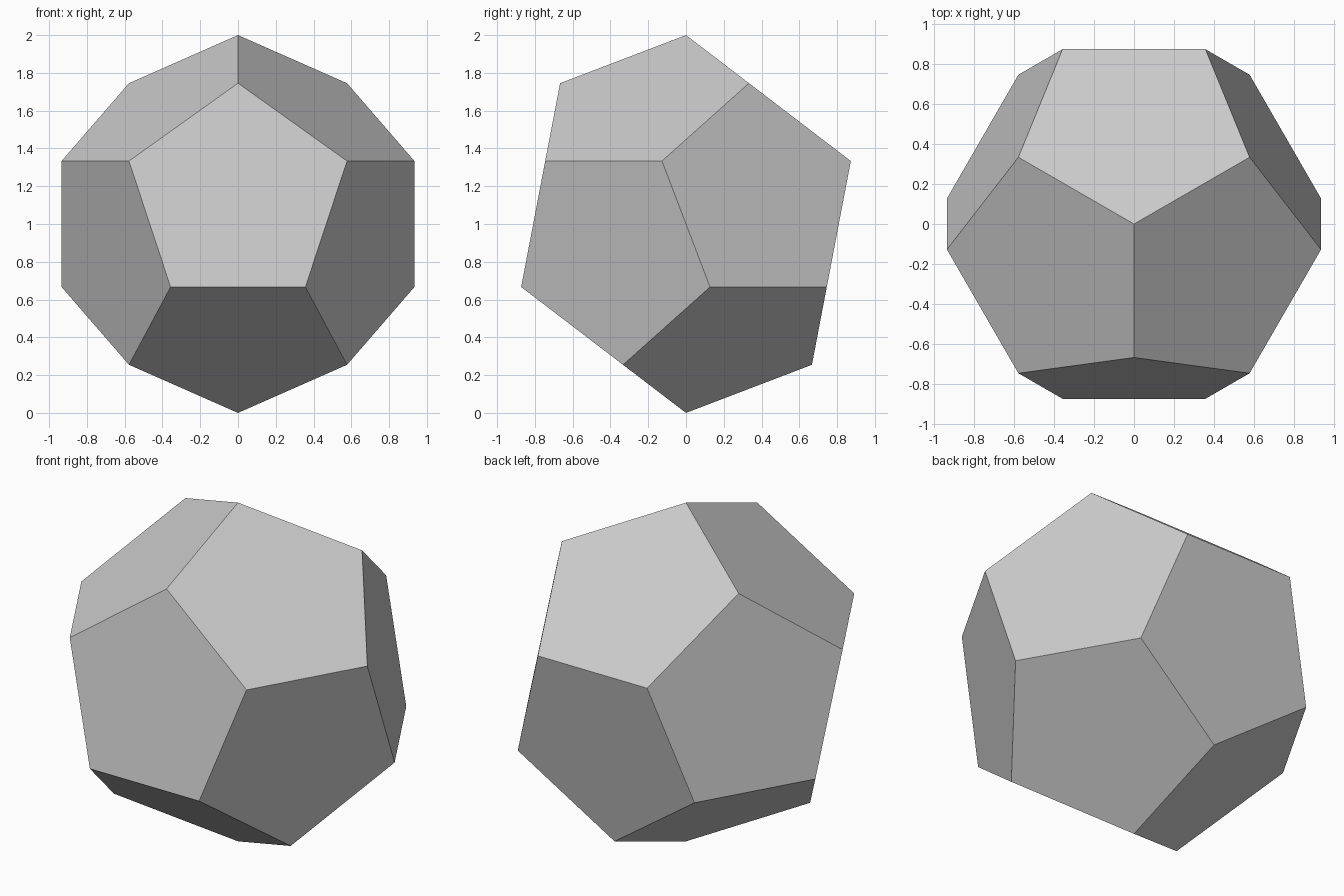
import bpy
import bmesh
import math
from itertools import product
from mathutils import Vector, Matrix

cube = bpy.data.objects.get("Cube")
if cube:
    bpy.data.objects.remove(cube, do_unlink=True)

# Single flat grey
grey = bpy.data.materials.new("light_grey")
grey.use_nodes = True
colour = (0.6, 0.6, 0.6, 1.0)
grey.diffuse_color = colour
grey.node_tree.nodes["Principled BSDF"].inputs["Base Color"].default_value = colour

# Corners: a cube plus three crossed golden rectangles
phi = (1 + math.sqrt(5)) / 2
corners = [Vector(c) for c in product((-1, 1), repeat=3)]
for s, t in product((-1, 1), repeat=2):
    a, b = s / phi, t * phi
    corners += [Vector((0, a, b)), Vector((a, b, 0)), Vector((b, 0, a))]

# Stand the solid on one corner, with an edge running from the top to the front
up = Vector((1, 1, 1)).normalized()
front = Vector((0, 1 / phi, phi))
back = -(front - up * front.dot(up)).normalized()
turn = Matrix((back.cross(up), back, up))

# Wrap the corners and merge coplanar triangles into pentagons
bm = bmesh.new()
for corner in corners:
    bm.verts.new(turn @ corner.normalized() + Vector((0, 0, 1)))
bmesh.ops.convex_hull(bm, input=bm.verts)
bmesh.ops.dissolve_limit(bm, angle_limit=math.radians(1), verts=bm.verts, edges=bm.edges)
bmesh.ops.recalc_face_normals(bm, faces=bm.faces)

mesh = bpy.data.meshes.new("dodecahedron")
bm.to_mesh(mesh)
bm.free()
mesh.materials.append(grey)
solid = bpy.data.objects.new("dodecahedron", mesh)
bpy.context.collection.objects.link(solid)
